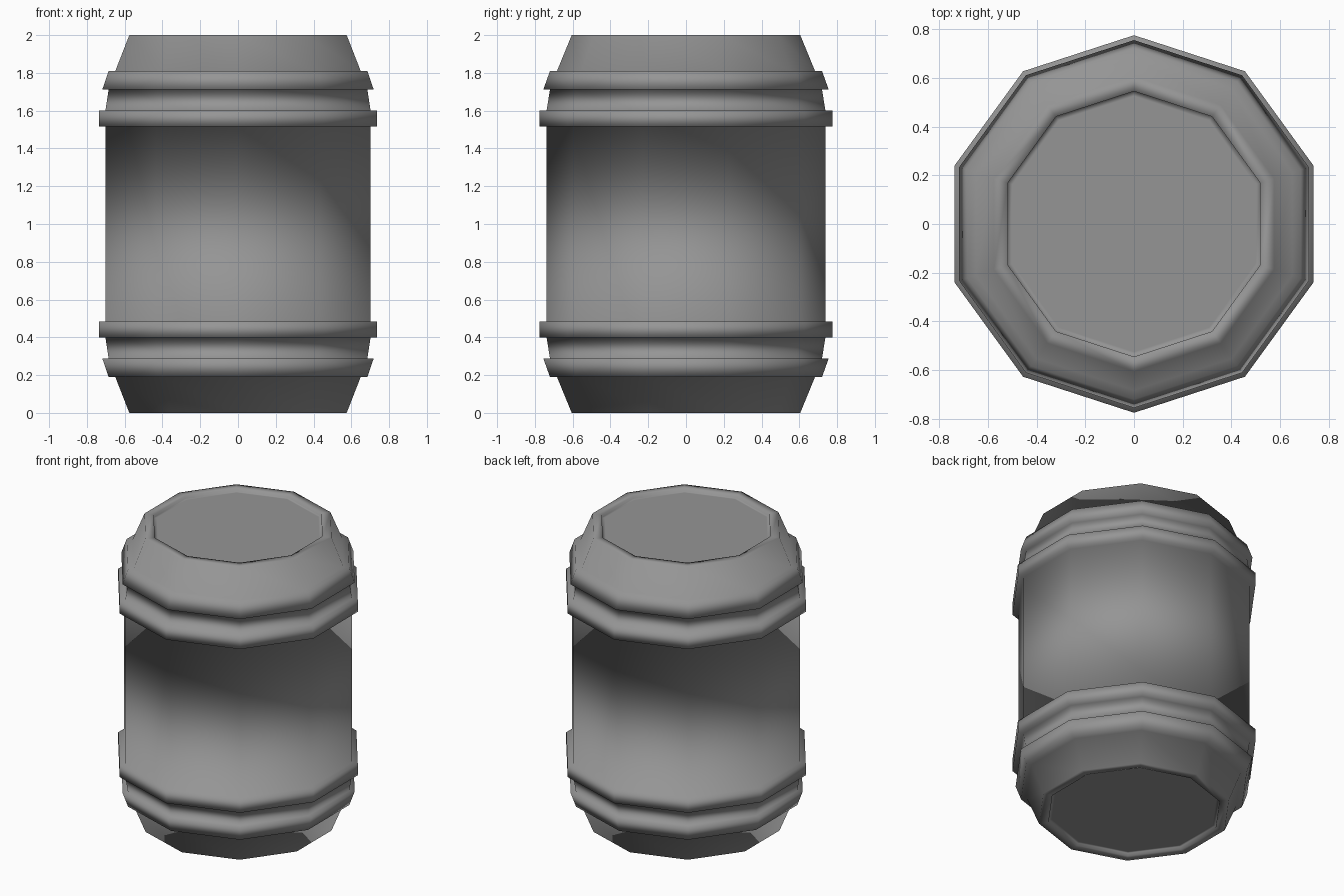
import bpy, bmesh, math

if "Cube" in bpy.data.objects:
    bpy.data.objects.remove(bpy.data.objects["Cube"])

SIDES = 10


def lathe(name, profile):
    """Revolve (radius, z) points into a capped ten-sided part, corner facing +y."""
    bm = bmesh.new()
    rings = []
    for r, z in profile:
        ring = []
        for i in range(SIDES):
            a = math.pi / 2 + 2 * math.pi * i / SIDES
            ring.append(bm.verts.new((r * math.cos(a), r * math.sin(a), z)))
        rings.append(ring)
    for a, b in zip(rings, rings[1:]):
        for i in range(SIDES):
            j = (i + 1) % SIDES
            bm.faces.new((a[i], b[i], b[j], a[j])[::-1])
    bm.faces.new(rings[0][::-1])
    bm.faces.new(rings[-1])
    for f in bm.faces:
        f.smooth = True
    mesh = bpy.data.meshes.new(name)
    bm.to_mesh(mesh)
    bm.free()
    obj = bpy.data.objects.new(name, mesh)
    bpy.context.collection.objects.link(obj)
    return obj


# Lower half, from the end panel outwards and up
end = [(0.525, 0.02), (0.545, 0.02), (0.545, 0.0), (0.605, 0.0)]
tapered_hoop = [(0.683, 0.19), (0.72, 0.19), (0.755, 0.287), (0.72, 0.287)]
straight_hoop = [(0.738, 0.4), (0.775, 0.4), (0.775, 0.483), (0.738, 0.483)]
lower = end + tapered_hoop + straight_hoop
upper = [(r, 2 - z) for r, z in reversed(lower)]

# Whole barrel as one smooth turned shell
barrel = lathe("barrel", lower + upper)

# Dark grey finish
dark = bpy.data.materials.new("dark_grey")
dark.diffuse_color = (0.3, 0.3, 0.3, 1)
dark.use_nodes = True
dark.node_tree.nodes["Principled BSDF"].inputs["Base Color"].default_value = dark.diffuse_color
barrel.data.materials.append(dark)
